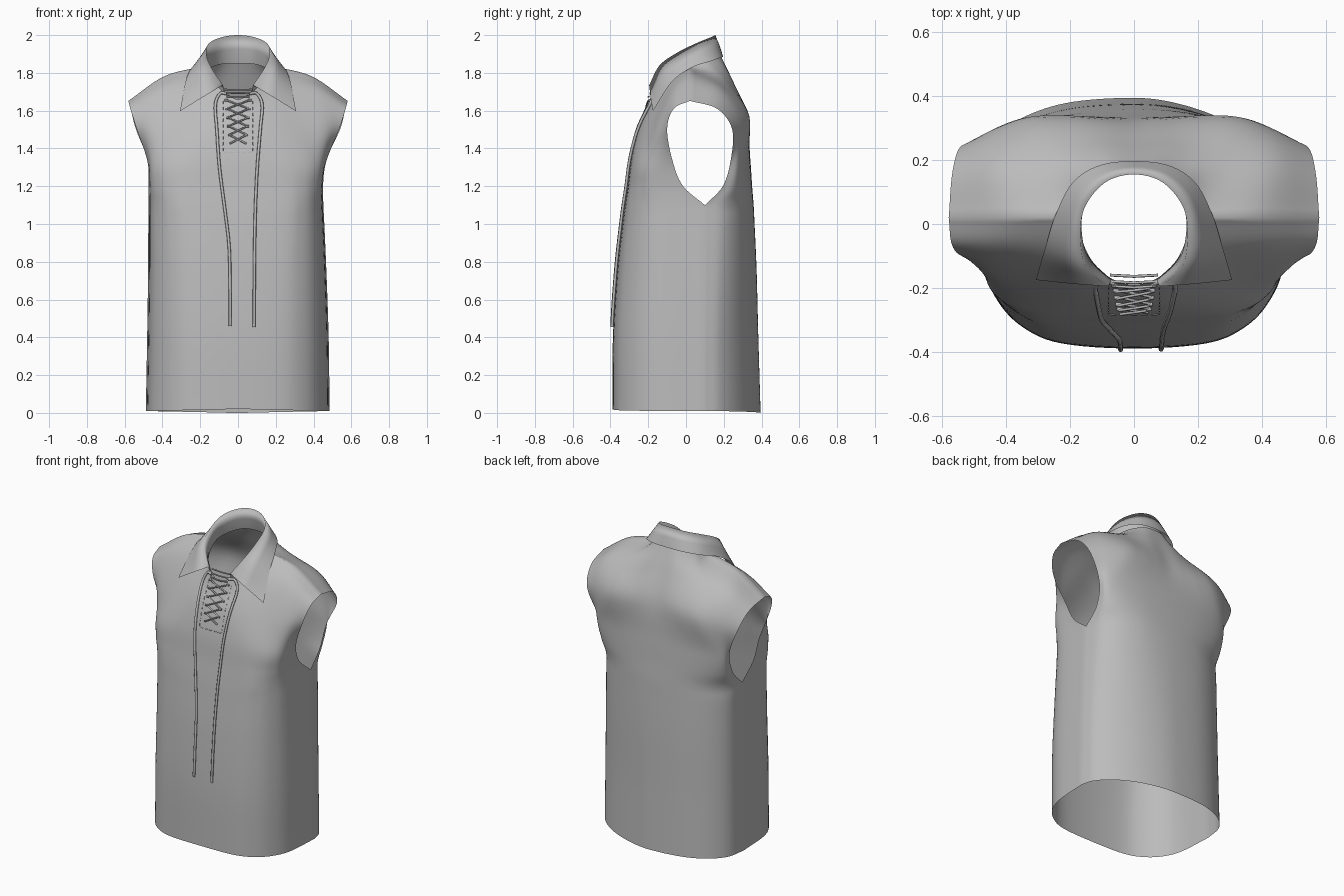
import bpy, bmesh, math
from mathutils import Vector
from mathutils.bvhtree import BVHTree

if "Cube" in bpy.data.objects:
    bpy.data.objects.remove(bpy.data.objects["Cube"])

cloth = bpy.data.materials.new("grey cloth")
cloth.use_nodes = True
cloth.diffuse_color = (0.5, 0.5, 0.5, 1)
bsdf = cloth.node_tree.nodes["Principled BSDF"]
bsdf.inputs["Base Color"].default_value = cloth.diffuse_color
bsdf.inputs["Roughness"].default_value = 0.8

STEPS = 6
SIDE_Y = 0.1
ARMPIT = 4


def spline(points, steps=STEPS):
    """Smooth curve through points; one that starts on x = 0 leaves it squarely."""
    p = [Vector(q) for q in points]
    first = 2 * p[0] - p[1]
    if abs(p[0].x) < 1e-6 and p[1].x > 0.01:
        first = Vector((-p[1].x, p[1].y, p[1].z))
    p = [first] + p + [2 * p[-1] - p[-2]]
    out = []
    for a, b, c, d in zip(p, p[1:], p[2:], p[3:]):
        for i in range(steps):
            t = i / steps
            out.append(0.5 * (2 * b + (c - a) * t + (2 * a - 5 * b + 4 * c - d) * t ** 2
                              + (3 * b - a - 3 * c + d) * t ** 3))
    return out + [p[-2]]


def add_grid(bm, rows, side):
    verts = [[bm.verts.new((p.x * side, p.y, p.z)) for p in row] for row in rows]
    for lo, hi in zip(verts, verts[1:]):
        for i in range(len(lo) - 1):
            bm.faces.new((lo[i], lo[i + 1], hi[i + 1], hi[i]))


def make_sheet(name, bm):
    """Weld a cloth sheet into a smooth object facing outwards."""
    bmesh.ops.remove_doubles(bm, verts=bm.verts, dist=0.0005)
    bmesh.ops.recalc_face_normals(bm, faces=bm.faces)
    mid = Vector((0, 0, 1))
    if sum(f.normal.dot(f.calc_center_median() - mid) * f.calc_area() for f in bm.faces) < 0:
        bmesh.ops.reverse_faces(bm, faces=bm.faces)
    for f in bm.faces:
        f.smooth = True
    mesh = bpy.data.meshes.new(name)
    bm.to_mesh(mesh)
    mesh.materials.append(cloth)
    bpy.context.collection.objects.link(bpy.data.objects.new(name, mesh))


def arc(x_edge, y_edge, z_edge, y_mid, z_mid, power):
    """Half a rounded cross-section from the centre line to the side edge."""
    pts = []
    for k in range(6):
        t = k * math.pi / 10
        s, c = math.sin(t) ** power, max(math.cos(t), 0) ** power
        pts.append((x_edge * s, y_edge + (y_mid - y_edge) * c, z_mid + (z_edge - z_mid) * s))
    return pts


def panel(bm, arcs, upper, side):
    """Loft half a panel from hem to neckline and shoulder seam."""
    controls = arcs + upper
    columns = [spline(col) for col in zip(*controls)]
    start = ARMPIT * STEPS
    armhole = spline([row[-1] for row in controls[ARMPIT:]])
    rows = []
    for i, row in enumerate(zip(*columns)):
        row = [p.copy() for p in row]
        if i < start:
            row[-1].y = SIDE_Y
        else:
            row[-1] = armhole[i - start]
        rows.append(spline(row))
    rows[-1] = spline(upper[-1][:4]) + spline(upper[-1][3:])[1:]
    add_grid(bm, rows, side)


# Body sections from hem to underarm: half-widths, then edge y, edge z, mid y, mid z
width = {1: (.485, .48, .468, .457, .452, .45, .467),
         -1: (.488, .481, .476, .475, .474, .474, .479)}
front = [(SIDE_Y, .01, -.39, .02), (SIDE_Y, .4, -.387, .4), (SIDE_Y, .75, -.365, .75),
         (SIDE_Y, 1, -.338, 1), (SIDE_Y, 1.1, -.325, 1.1), (-.015, 1.2, -.31, 1.2),
         (-.07, 1.33, -.29, 1.35)]
back = [(SIDE_Y, .01, .395, 0), (SIDE_Y, .4, .383, .4), (SIDE_Y, .75, .374, .75),
        (SIDE_Y, 1, .363, 1), (SIDE_Y, 1.1, .358, 1.1), (.195, 1.2, .35, 1.2),
        (.237, 1.34, .34, 1.35)]
# Roundness of each section: low is boxy, high is slack
front_round = (.66, .64, .61, .56, .52, .56, .66)
back_round = {1: (1.12, 1.1, 1, .9, .84, .85, .85), -1: (.82, .82, .82, .82, .82, .85, .85)}

shoulder = [(.185, .02, 1.835), (.39, .02, 1.782), (.58, .02, 1.652)]
front_top = [
    [(0, -.252, 1.5), (.1, -.246, 1.51), (.21, -.224, 1.52), (.34, -.185, 1.52),
     (.46, -.15, 1.51), (.535, -.1, 1.5)],
    [(0, -.21, 1.595), (.09, -.195, 1.62), (.17, -.155, 1.67), (.27, -.095, 1.72),
     (.43, -.075, 1.69), (.57, -.065, 1.61)],
    [(0, -.19, 1.66), (.08, -.165, 1.71), (.15, -.09, 1.78)] + shoulder]
back_top = [
    [(0, .32, 1.57), (.1, .328, 1.57), (.21, .335, 1.57), (.32, .33, 1.57),
     (.43, .295, 1.55), (.54, .245, 1.5)],
    [(0, .25, 1.75), (.1, .25, 1.75), (.2, .225, 1.75), (.3, .2, 1.74),
     (.44, .19, 1.7), (.568, .165, 1.61)],
    [(0, .188, 1.882), (.08, .175, 1.878), (.15, .11, 1.86)] + shoulder]

# Body: front and back panels joined at side and shoulder seams
body = bmesh.new()
for side in (1, -1):
    for levels, rounding, top in ((front, front_round, front_top),
                                  (back, back_round[side], back_top)):
        arcs = [arc(w, *level, r) for w, level, r in zip(width[side], levels, rounding)]
        panel(body, arcs, top, side)
surface = BVHTree.FromBMesh(body)
make_sheet("shirt_body", body)

# Collar: a stand rising from inside the neckline, folded over into pointed leaves
neck = [(0, .185, 1.85), (.095, .155, 1.845), (.165, .06, 1.815),
        (.17, -.02, 1.78), (.135, -.11, 1.735), (.07, -.175, 1.675)]
fold = [(0, .155, 2), (.09, .13, 1.988), (.155, .05, 1.955),
        (.167, -.05, 1.905), (.148, -.14, 1.84), (.08, -.195, 1.735)]
leaf = [(0, .197, 1.885), (.11, .183, 1.88), (.192, .13, 1.862),
        (.245, .03, 1.828), (.278, -.075, 1.752), (.307, -.175, 1.597)]


def between(a, b, push):
    out = []
    for p, q in zip(a, b):
        m = (Vector(p) + Vector(q)) / 2
        out.append(m + Vector((m.x, m.y, 0)).normalized() * push)
    return out


collar = bmesh.new()
for side in (1, -1):
    add_grid(collar, [spline(r) for r in (neck, between(neck, fold, -.006), fold)], side)
    add_grid(collar, [spline(r) for r in (fold, between(fold, leaf, .003), leaf)], side)
make_sheet("collar", collar)


def on_front(x, z, lift):
    """Point lying just in front of the body's front panel."""
    hit = surface.ray_cast(Vector((x + .0005, -1, z)), Vector((0, 1, 0)))[0]
    return Vector((x, (hit.y if hit else -.18) - lift, z))


def cord(name, points, radius):
    curve = bpy.data.curves.new(name, "CURVE")
    curve.dimensions = "3D"
    curve.bevel_depth = radius
    curve.bevel_resolution = 2
    curve.use_fill_caps = True
    line = curve.splines.new("POLY")
    line.points.add(len(points) - 1)
    for point, co in zip(line.points, points):
        point.co = (*co, 1)
    line.use_smooth = True
    curve.materials.append(cloth)
    obj = bpy.data.objects.new(name, curve)
    bpy.context.collection.objects.link(obj)


# Stitching: short dashes outlining the placket
half, low, high = .08, 1.38, 1.66
for i in range(9):
    z = low + (high - low) * i / 9
    for side, label in ((1, "left"), (-1, "right")):
        cord(f"stitch_{label}_{i + 1}",
             [on_front(side * half, z + dz, .001) for dz in (.006, .022)], .002)
for i in range(5):
    x = half * (i - 2) / 2.5
    cord(f"stitch_bottom_{i + 1}", [on_front(x + dx, low, .001) for dx in (-.01, .01)], .002)

# Lacing: crossed cords down the placket, with a small eyelet knot at each end
pitch = .046
for level in range(5):
    top = 1.655 - level * pitch
    reach = .06 - level * .004
    for side, label in ((1, "left"), (-1, "right")):
        path = [on_front(side * reach * (1 - t / 4), top - pitch * t / 8, .007 + .003 * side)
                for t in range(9)]
        cord(f"lace_cross_{label}_{level + 1}", path, .0045)
        knot = [on_front(side * (reach + dx), top, .006) for dx in (-.006, .01)]
        cord(f"lace_knot_{label}_{level + 1}", knot, .006)

# Straight cords bridging the open neck
for i, (half, y, z) in enumerate(((.075, -.16, 1.712), (.068, -.18, 1.695), (.06, -.195, 1.675))):
    cord(f"neck_cord_{i + 1}", [(-half, y, z), (0, y - .004, z - .002), (half, y, z)], .0045)

# Long loose ends hanging down the front
for label, path in (
        ("right", [(-.06, 1.69), (-.095, 1.69), (-.12, 1.63), (-.112, 1.5), (-.098, 1.3),
                   (-.07, 1.08), (-.047, .88), (-.042, .65), (-.042, .46)]),
        ("left", [(.06, 1.69), (.1, 1.69), (.128, 1.63), (.118, 1.5), (.102, 1.3),
                  (.092, 1.08), (.088, .88), (.086, .65), (.085, .455)])):
    smooth = spline([(x, 0, z) for x, z in path])
    cord(f"lace_end_{label}", [on_front(p.x, p.z, .009) for p in smooth], .008)
